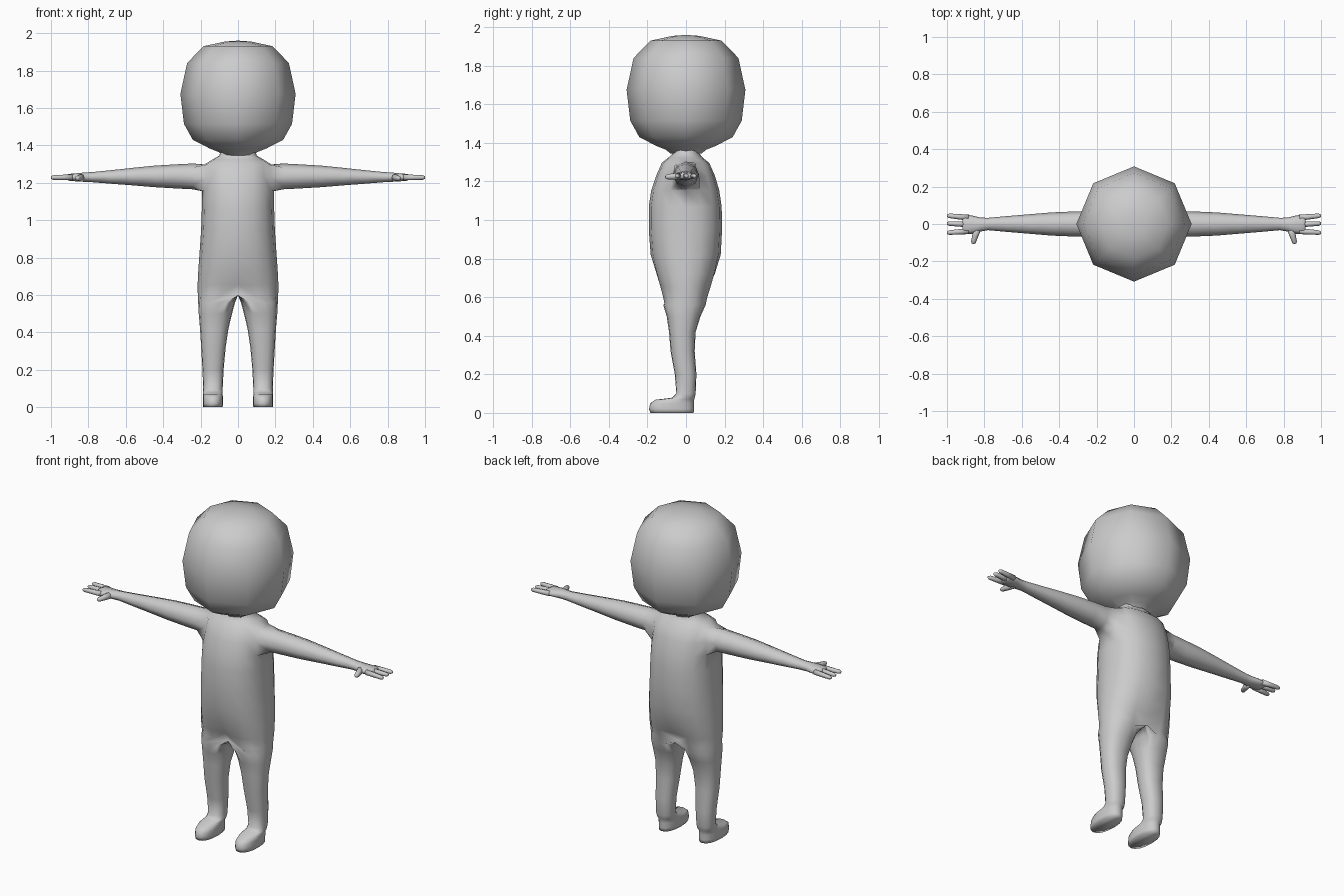
import bpy, bmesh
from math import sin, cos, pi, radians
from mathutils import Vector

cube = bpy.data.objects.get("Cube")
if cube:
    bpy.data.objects.remove(cube, do_unlink=True)

grey = bpy.data.materials.new("plain grey")
grey.use_nodes = True
grey.diffuse_color = (0.6, 0.6, 0.6, 1)
grey.node_tree.nodes["Principled BSDF"].inputs["Base Color"].default_value = (0.6, 0.6, 0.6, 1)


def finish(name, bm, mirror=False):
    bmesh.ops.recalc_face_normals(bm, faces=bm.faces)
    for f in bm.faces:
        f.smooth = True
    mesh = bpy.data.meshes.new(name)
    bm.to_mesh(mesh)
    bm.free()
    mesh.materials.append(grey)
    ob = bpy.data.objects.new(name, mesh)
    bpy.context.collection.objects.link(ob)
    if mirror:
        mod = ob.modifiers.new("mirror", 'MIRROR')
        mod.use_clip = True
        mod.merge_threshold = 0.0005
    return ob


def bridge(bm, a, b, columns):
    n = len(a)
    for k in columns:
        bm.faces.new((a[k], a[(k + 1) % n], b[(k + 1) % n], b[k]))


def curve(v, p=0.87):
    return abs(v) ** p * (1 if v > 0 else -1)


def half_body_ring(bm, z, x_in, x_mid, x_out, front, back, dent=1.0, count=16):
    """Points 0-8 run front to back round the outside, 9-15 return inside."""
    ring = []
    for k in range(count):
        a = -pi / 2 + k * pi / 8
        c, s = curve(cos(a)), curve(sin(a))
        x = x_mid + c * ((x_out - x_mid) if k <= 8 else (x_mid - x_in))
        if k in (0, 8):
            x = x_mid
        y = (front + back) / 2 + s * (back - front) / 2
        if k in (0, 8):
            y *= dent
        ring.append(bm.verts.new((x, y, z)))
    return ring


# Body: half torso, leg and arm in one skin, mirrored
bm = bmesh.new()
torso = [  # z, half width, front, back, centre dent
    (1.365, .095, -.07, .07, 1), (1.345, .1, -.07, .07, 1),
    (1.325, .135, -.09, .085, 1), (1.297, .18, -.125, .12, 1),
    (1.23, .187, -.155, .15, 1), (1.155, .192, -.18, .172, 1),
    (1.07, .193, -.193, .185, 1), (.95, .197, -.193, .187, 1),
    (.82, .206, -.183, .18, 1), (.72, .213, -.16, .157, .95),
    (.655, .216, -.142, .137, .86)]
legs = [  # z, inner, middle, outer, front, back
    (.56, .016, .095, .213, -.118, .102), (.5, .032, .115, .21, -.1, .075),
    (.42, .051, .125, .203, -.088, .05), (.32, .066, .13, .197, -.08, .045),
    (.2, .077, .133, .19, -.058, .054), (.1, .082, .134, .186, -.05, .05),
    (.078, .082, .134, .186, -.075, .045), (.068, .082, .134, .187, -.16, .042),
    (.05, .08, .134, .188, -.185, .041), (.02, .08, .134, .188, -.192, .041),
    (0, .082, .134, .187, -.185, .04)]
rings = [half_body_ring(bm, z, 0, 0, w, f, b, d, 9) for z, w, f, b, d in torso]
crotch = half_body_ring(bm, .598, 0, 0, .215, -.126, .118, .66)
for i, (a, b) in enumerate(zip(rings, rings[1:] + [crotch[:9]])):
    bridge(bm, a, b, [k for k in range(8) if i not in (3, 4) or k not in (3, 4)])
previous = crotch
for row in legs:
    ring = half_body_ring(bm, *row)
    bridge(bm, previous, ring, range(16))
    previous = ring
bm.faces.new(previous)

# Arm and palm, grown from the shoulder opening
top, mid, low = rings[3:6]
previous = [low[3], low[4], low[5], mid[5], top[5], top[4], top[3], mid[3]]
arm = [  # x, centre y, half depth, centre z, half height
    (.24, 0, .068, 1.234, .069), (.32, 0, .067, 1.234, .065),
    (.44, 0, .062, 1.234, .058), (.56, 0, .052, 1.233, .047),
    (.68, 0, .042, 1.231, .036), (.78, 0, .033, 1.23, .027),
    (.82, -.003, .037, 1.23, .025), (.86, -.004, .048, 1.229, .022),
    (.905, -.002, .053, 1.229, .018), (.918, -.002, .047, 1.229, .012)]
for x, cy, ry, cz, rz in arm:
    ring = [bm.verts.new((x, cy + ry * cos(radians(225 + 45 * j)),
                          cz + rz * sin(radians(225 + 45 * j)))) for j in range(8)]
    bridge(bm, previous, ring, range(8))
    previous = ring
bm.faces.new(previous)
finish("body", bm, True)

# Fingers and thumb: short rounded tubes
def finger(name, start, end, r0, r1):
    bm = bmesh.new()
    start, end = Vector(start), Vector(end)
    along = (end - start).normalized()
    side = along.cross(Vector((0, 0, 1))).normalized()
    up = side.cross(along)
    previous = None
    for t, r in ((0, r0), (.5, (r0 + r1) / 2), (.9, r1), (1, r1 * .55)):
        c = start.lerp(end, t)
        ring = [bm.verts.new(c + r * (side * cos(j * pi / 4) + up * sin(j * pi / 4)))
                for j in range(8)]
        if previous:
            bridge(bm, previous, ring, range(8))
        else:
            bm.faces.new(ring)
        previous = ring
    bm.faces.new(previous)
    finish(name, bm, True)


for name, y0, y1 in (("front_finger", -.038, -.047), ("middle_finger", -.002, .003),
                     ("back_finger", .034, .045)):
    finger(name, (.885, y0, 1.229), (1, y1, 1.228), .016, .012)
finger("thumb", (.835, -.015, 1.228), (.861, -.106, 1.224), .021, .013)

# Head: eight-sided rounded ball
bm = bmesh.new()
profile = [(1.345, .08), (1.365, .105), (1.385, .155), (1.43, .242), (1.515, .289),
           (1.675, .308), (1.84, .272), (1.93, .185), (1.955, .07)]
previous = None
for z, r in profile:
    ring = [bm.verts.new((r * cos(j * pi / 4), r * sin(j * pi / 4), z)) for j in range(8)]
    if previous:
        bridge(bm, previous, ring, range(8))
    previous = ring
crown = bm.verts.new((0, 0, 1.96))
for k in range(8):
    bm.faces.new((previous[k], previous[(k + 1) % 8], crown))
finish("head", bm)
